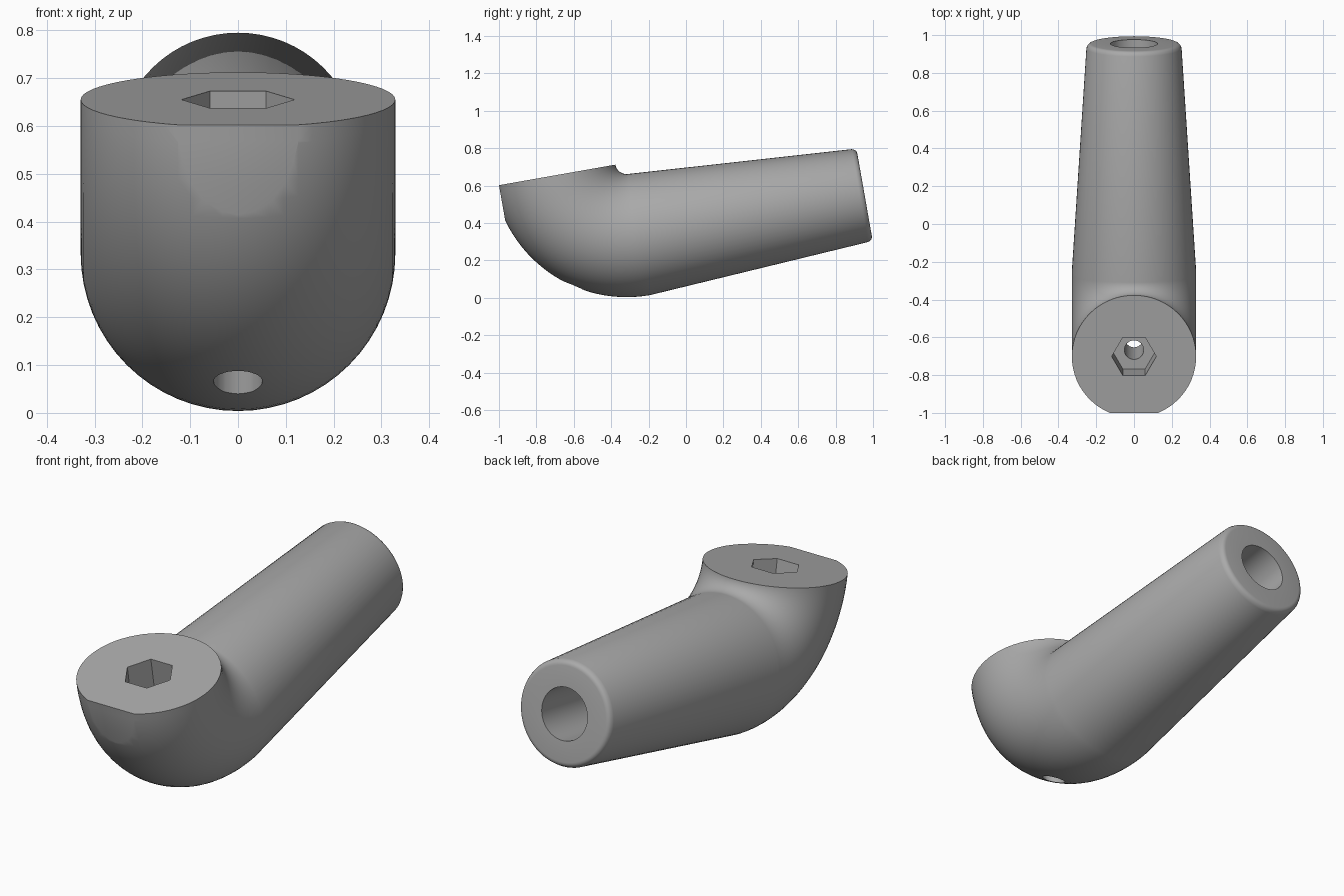
import bpy, bmesh
from math import sin, cos, pi, radians
from mathutils import Matrix, Vector

cube = bpy.data.objects.get("Cube")
if cube:
    bpy.data.objects.remove(cube)

TILT = Matrix.Rotation(radians(10), 4, "X")   # whole fitting leans back
R_TUBE, R_BEND, R_END = 0.329, 0.39, 0.25
BEND = Vector((0, -0.187, 0.767))             # centre of the elbow bend
AXIS_Z = BEND.z - R_BEND                      # height of the arm axis
HEAD_Y = BEND.y - R_BEND                      # centre of the top face
END_Y, HOLE_R, HOLE_DEPTH = 1.036, 0.125, 0.7
SEG = 64

grey = bpy.data.materials.new("grey plastic")
grey.use_nodes = True
colour = (0.40, 0.40, 0.40, 1)
grey.diffuse_color = colour
grey.node_tree.nodes["Principled BSDF"].inputs["Base Color"].default_value = colour


def make_object(name, bm):
    bmesh.ops.recalc_face_normals(bm, faces=bm.faces)
    bm.transform(TILT)
    mesh = bpy.data.meshes.new(name)
    bm.to_mesh(mesh)
    bm.free()
    mesh.materials.append(grey)
    obj = bpy.data.objects.new(name, mesh)
    bpy.context.collection.objects.link(obj)
    return obj


def ring(bm, centre, out, radius):
    """Circle spanned by the x axis and the direction 'out'."""
    verts = []
    for i in range(SEG):
        a = 2 * pi * i / SEG
        verts.append(bm.verts.new(centre + radius * (cos(a) * Vector((1, 0, 0)) + sin(a) * out)))
    return verts


def prism(name, sides, radius, y, z_low, z_high):
    bm = bmesh.new()
    bmesh.ops.create_cone(bm, cap_ends=True, segments=sides, radius1=radius, radius2=radius,
                          depth=z_high - z_low,
                          matrix=Matrix.Translation((0, y, (z_low + z_high) / 2)))
    return make_object(name, bm)


# Elbow and tapered arm, lofted as one closed skin
bm = bmesh.new()
rings = []
STEPS = 28
for i in range(STEPS + 1):
    a = pi / 2 * i / STEPS
    out = Vector((0, -cos(a), -sin(a)))
    rings.append(ring(bm, BEND + R_BEND * out, out, R_TUBE))

# Arm profile: rounded rim, end face, then the blind bore
ROUND = 0.025
profile = [(END_Y - ROUND, R_END + 0.002)]
for i in range(1, 6):
    a = pi / 2 * i / 5
    profile.append((END_Y - ROUND + ROUND * sin(a), R_END - ROUND + ROUND * cos(a)))
profile += [(END_Y, HOLE_R), (END_Y - HOLE_DEPTH, HOLE_R)]
for y, r in profile:
    rings.append(ring(bm, Vector((0, y, AXIS_Z)), Vector((0, 0, -1)), r))

for a, b in zip(rings, rings[1:]):
    for i in range(SEG):
        j = (i + 1) % SEG
        bm.faces.new((a[i], a[j], b[j], b[i]))
bm.faces.new(rings[0])
bm.faces.new(rings[-1])
body = make_object("elbow_and_arm", bm)

# Cutters: hexagon nut pocket, screw hole, flat on the front of the head
hexagon = prism("nut_pocket_cutter", 6, 0.118, HEAD_Y, BEND.z - 0.2, BEND.z + 0.1)
hexagon.data.transform(TILT @ Matrix.Translation((0, HEAD_Y, 0)) @ Matrix.Rotation(pi / 6, 4, "Z")
                       @ Matrix.Translation((0, -HEAD_Y, 0)) @ TILT.inverted())
screw = prism("screw_hole_cutter", 32, 0.051, HEAD_Y, -0.2, BEND.z - 0.1)
bm = bmesh.new()
bmesh.ops.create_cube(bm, size=1, matrix=Matrix.Translation((0, -1.38, 0.6)))
front = make_object("front_flat_cutter", bm)

bpy.context.view_layer.objects.active = body
for cutter in (hexagon, screw, front):
    cutter.hide_render = True
    mod = body.modifiers.new(cutter.name, "BOOLEAN")
    mod.operation = "DIFFERENCE"
    mod.solver = "EXACT"
    mod.object = cutter
    bpy.ops.object.modifier_apply(modifier=mod.name)
    bpy.data.objects.remove(cutter)

# Smooth skin with crisp rims
bpy.ops.object.select_all(action="DESELECT")
body.select_set(True)
bpy.ops.object.shade_smooth_by_angle(angle=radians(30))
